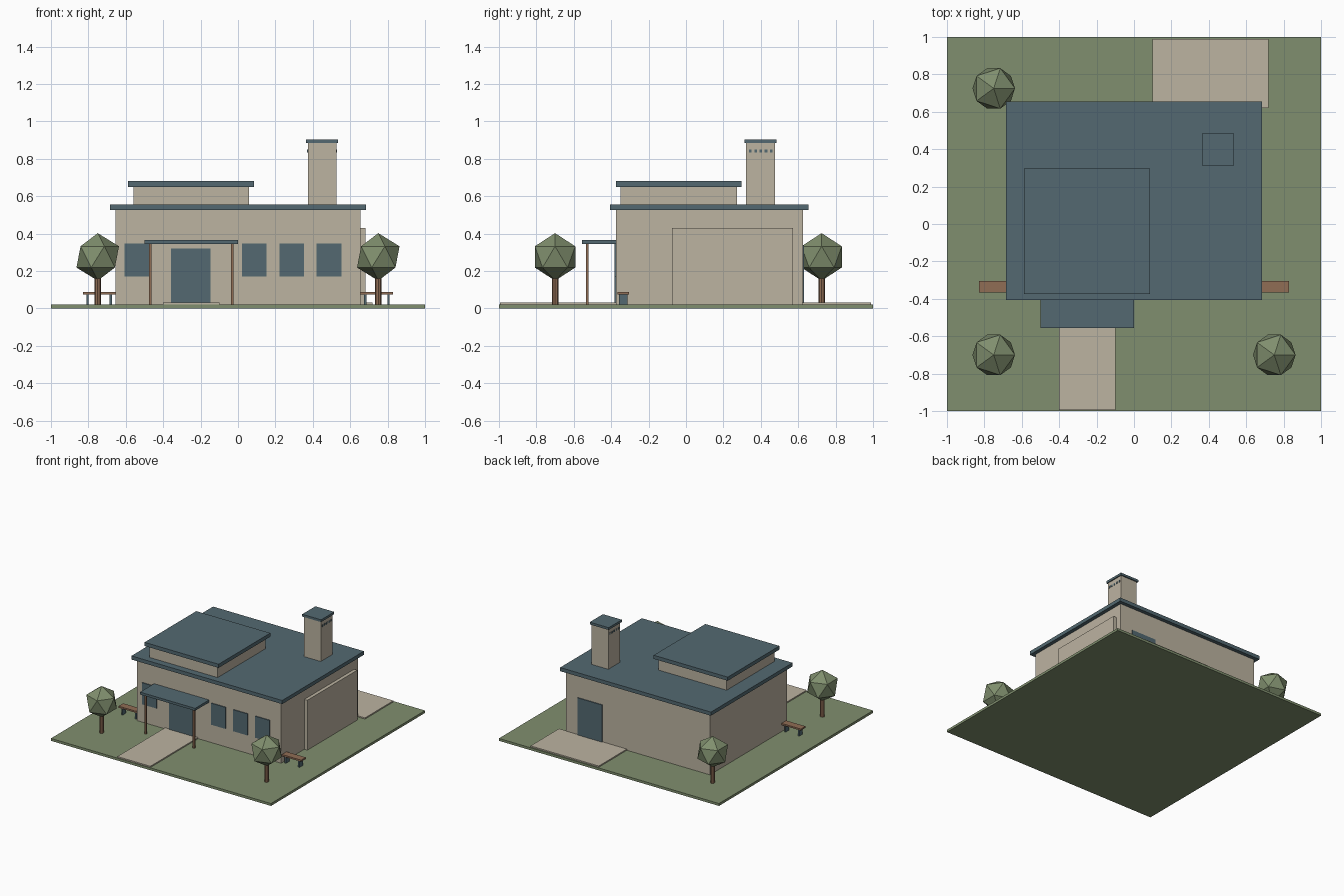
import bpy, math

if "Cube" in bpy.data.objects:
    bpy.data.objects.remove(bpy.data.objects["Cube"])


def material(name, r, g, b):
    lin = lambda c: ((c / 255 + 0.055) / 1.055) ** 2.4
    m = bpy.data.materials.new(name)
    m.diffuse_color = (lin(r), lin(g), lin(b), 1)
    m.use_nodes = True
    m.node_tree.nodes["Principled BSDF"].inputs["Base Color"].default_value = m.diffuse_color
    return m


STONE = material("stone_beige", 188, 179, 161)
SLATE = material("slate_blue", 83, 105, 113)
GREEN = material("leaf_green", 128, 143, 110)
WOOD = material("wood_brown", 144, 109, 85)


def finish(name, mat):
    o = bpy.context.object
    o.name = name
    o.data.materials.append(mat)
    return o


def box(name, mat, x, y, z):
    """Box from (min, max) ranges on each axis."""
    bpy.ops.mesh.primitive_cube_add(size=1)
    o = finish(name, mat)
    for v in o.data.vertices:
        v.co = [r[0] + (c + 0.5) * (r[1] - r[0]) for r, c in zip((x, y, z), v.co)]
    return o


# Lawn and paving
box("lawn", GREEN, (-1, 1), (-1, 1), (0, 0.02))
box("front_path", STONE, (-0.4, -0.1), (-0.995, -0.37), (0.015, 0.03))
box("back_patio", STONE, (0.1, 0.72), (0.62, 0.99), (0.015, 0.03))

# Main house
box("house_walls", STONE, (-0.655, 0.655), (-0.375, 0.625), (0.015, 0.525))
box("main_roof", SLATE, (-0.685, 0.685), (-0.405, 0.655), (0.525, 0.555))
box("side_wall_panel", STONE, (0.65, 0.683), (-0.075, 0.573), (0.015, 0.43))

# Raised roof level
box("upper_walls", STONE, (-0.56, 0.06), (-0.35, 0.272), (0.55, 0.65))
box("upper_roof", SLATE, (-0.588, 0.085), (-0.373, 0.298), (0.65, 0.68))

# Chimney with cap and side vents
box("chimney", STONE, (0.373, 0.527), (0.322, 0.476), (0.55, 0.885))
box("chimney_cap", SLATE, (0.364, 0.535), (0.314, 0.485), (0.884, 0.903))
for i in range(5):
    y = 0.40 + (i - 2) * 0.028
    for side in (-1, 1):
        x = 0.45 + side * 0.077
        box("chimney_vent", SLATE, (x - 0.003, x + 0.003),
            (y - 0.007, y + 0.007), (0.834, 0.850))

# Windows and doors
for x in (-0.54, 0.087, 0.287, 0.487):
    box("front_window", SLATE, (x - 0.066, x + 0.066), (-0.382, -0.374), (0.17, 0.347))
box("front_door", SLATE, (-0.358, -0.147), (-0.382, -0.374), (0.03, 0.32))
box("back_door", SLATE, (0.32, 0.545), (0.624, 0.632), (0.03, 0.335))

# Entrance canopy on two posts
box("canopy", SLATE, (-0.5, 0.0), (-0.557, -0.37), (0.345, 0.365))
for x in (-0.469, -0.031):
    box("canopy_post", WOOD, (x - 0.007, x + 0.007), (-0.534, -0.52), (0.015, 0.346))

# Benches on both sides
for s in (-1, 1):
    span = lambda a, b: sorted((s * a, s * b))
    box("bench_seat", WOOD, span(0.65, 0.83), (-0.365, -0.305), (0.075, 0.088))
    for x in (0.68, 0.804):
        box("bench_leg", SLATE, span(x - 0.006, x + 0.006), (-0.358, -0.314), (0.015, 0.076))

# Trees
for x, y in ((-0.75, -0.7), (0.75, -0.7), (-0.75, 0.725)):
    bpy.ops.mesh.primitive_cylinder_add(vertices=8, radius=0.017, depth=0.18, location=(x, y, 0.105))
    finish("tree_trunk", WOOD)
    bpy.ops.mesh.primitive_ico_sphere_add(subdivisions=1, radius=0.127, location=(x, y, 0.275))
    finish("tree_crown", GREEN)
